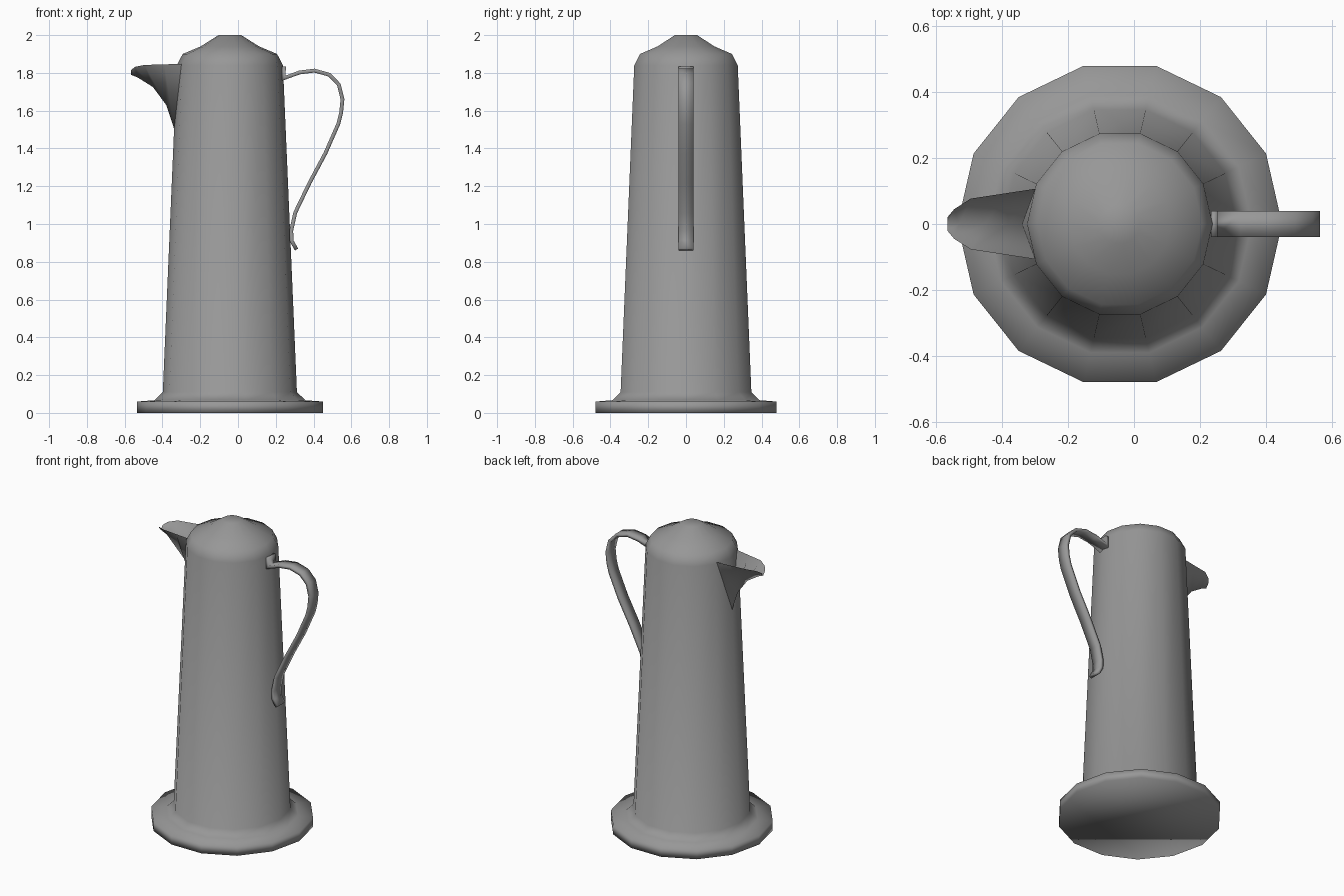
import bpy
import math
from mathutils import Vector

if "Cube" in bpy.data.objects:
    bpy.data.objects.remove(bpy.data.objects["Cube"])

CX = -0.043   # body axis
SIDES = 14

# Dark grey metal
grey = bpy.data.materials.new("dark_grey")
grey.diffuse_color = (0.31, 0.31, 0.31, 1)
grey.use_nodes = True
grey.node_tree.nodes["Principled BSDF"].inputs["Base Color"].default_value = grey.diffuse_color


def make(name, verts, faces):
    me = bpy.data.meshes.new(name)
    me.from_pydata(verts, [], faces)
    me.update()
    me.materials.append(grey)
    ob = bpy.data.objects.new(name, me)
    bpy.context.collection.objects.link(ob)
    for p in me.polygons:
        p.use_smooth = True
    return ob


# Body: lathed foot, tapered wall and domed lid
profile = [(0.492, 0), (0.492, 0.06), (0.40, 0.067), (0.355, 0.11), (0.281, 1.84),
           (0.25, 1.90), (0.155, 1.94), (0.06, 2.0)]
verts = []
for r, z in profile:
    for i in range(SIDES):
        a = 2 * math.pi * i / SIDES
        verts.append((CX + r * math.cos(a), r * math.sin(a), z))
faces = [tuple(reversed(range(SIDES)))]
for k in range(len(profile) - 1):
    for i in range(SIDES):
        j = (i + 1) % SIDES
        faces.append((k * SIDES + i, k * SIDES + j, (k + 1) * SIDES + j, (k + 1) * SIDES + i))
faces.append(tuple(range((len(profile) - 1) * SIDES, len(profile) * SIDES)))
make("pot_body", verts, faces)

# Spout: open V-shaped trough; each station is rim x, rim half width, rim z, keel x, keel z
stations = [(-0.298, 0.107, 1.848, -0.337, 1.50), (-0.39, 0.093, 1.845, -0.38, 1.63),
            (-0.495, 0.077, 1.842, -0.45, 1.725), (-0.545, 0.045, 1.832, -0.53, 1.775),
            (-0.566, 0.02, 1.815, -0.566, 1.79)]
verts, faces = [], []
for rx, w, rz, kx, kz in stations:
    verts += [(rx, w, rz), (kx, 0, kz), (rx, -w, rz)]
for s in range(len(stations) - 1):
    for c in range(2):
        a = s * 3 + c
        faces.append((a, a + 1, a + 4, a + 3))
make("spout", verts, faces)

# Handle: flat strip swept along a side-view path, with mitred corners
path = [(0.243, 1.835), (0.243, 1.772), (0.325, 1.802), (0.405, 1.812), (0.484, 1.79),
        (0.534, 1.738), (0.553, 1.66), (0.546, 1.59), (0.531, 1.53), (0.463, 1.375), (0.38, 1.22),
        (0.303, 1.06), (0.282, 0.965), (0.284, 0.91), (0.31, 0.865)]
pts = [Vector(p) for p in path]
HALF_T, HALF_W = 0.01, 0.039
verts, faces = [], []
for i, p in enumerate(pts):
    d0 = (p - pts[max(i - 1, 0)]).normalized()
    d1 = (pts[min(i + 1, len(pts) - 1)] - p).normalized()
    t = (d0 + d1).normalized()
    n = Vector((-t.y, t.x))
    ref = d0 if i else d1
    n *= HALF_T / max(0.6, t.dot(ref))
    for s, y in ((1, -HALF_W), (1, HALF_W), (-1, HALF_W), (-1, -HALF_W)):
        q = p + n * s
        verts.append((q.x, y, q.y))
for i in range(len(pts) - 1):
    for c in range(4):
        d = (c + 1) % 4
        faces.append((i * 4 + c, i * 4 + d, i * 4 + 4 + d, i * 4 + 4 + c))
last = (len(pts) - 1) * 4
faces += [(3, 2, 1, 0), (last, last + 1, last + 2, last + 3)]
make("handle", verts, faces)
